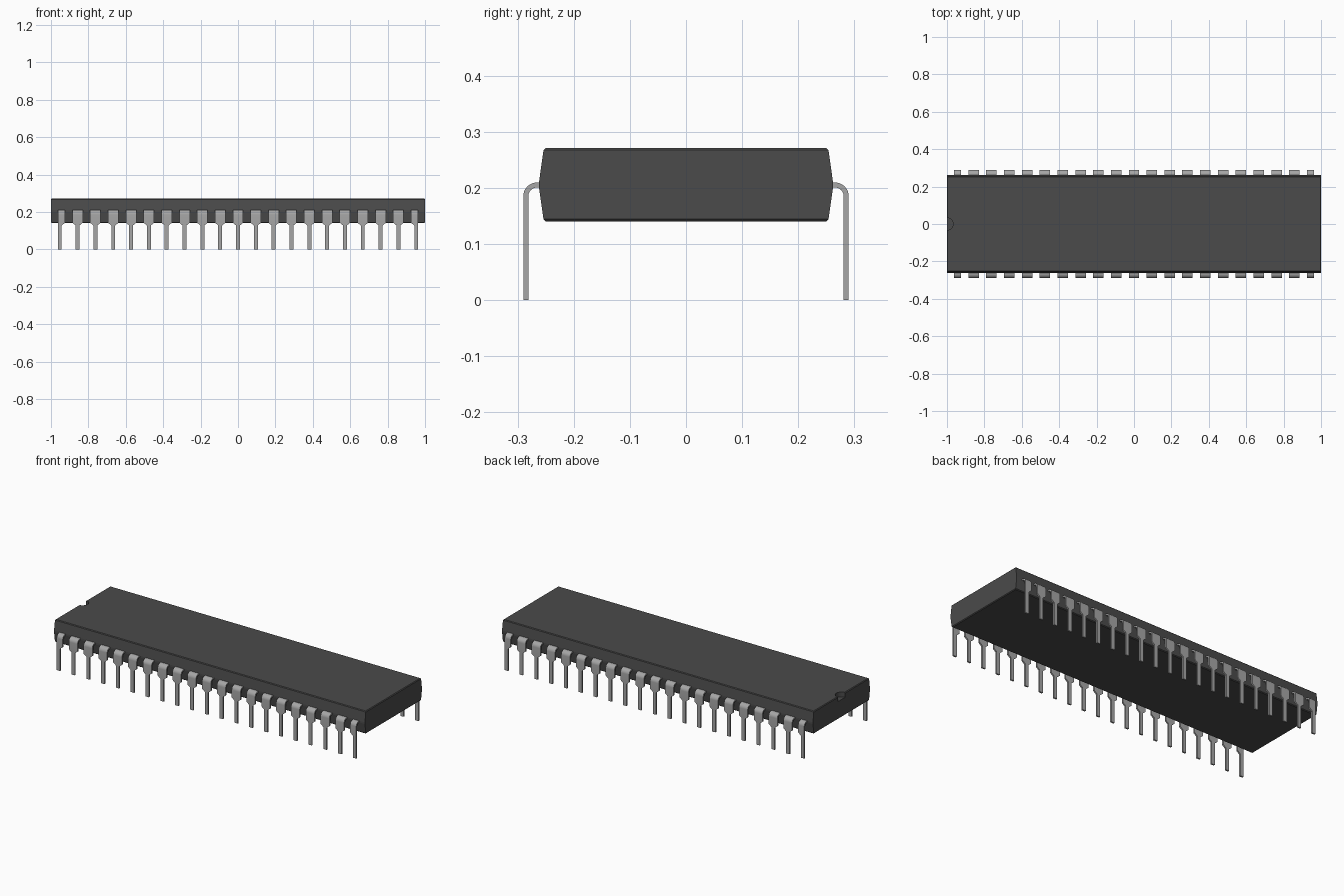
import bpy, bmesh, math

cube = bpy.data.objects.get("Cube")
if cube:
    bpy.data.objects.remove(cube, do_unlink=True)


def make_material(name, value, metallic=0.0):
    mat = bpy.data.materials.new(name)
    mat.use_nodes = True
    colour = (value, value, value, 1)
    mat.diffuse_color = colour
    bsdf = mat.node_tree.nodes["Principled BSDF"]
    bsdf.inputs["Base Color"].default_value = colour
    bsdf.inputs["Roughness"].default_value = 0.6
    return mat


plastic = make_material("dark grey plastic", 0.07)
metal = make_material("tin grey metal", 0.38)


def add_object(name, bm, mat):
    bmesh.ops.recalc_face_normals(bm, faces=bm.faces)
    mesh = bpy.data.meshes.new(name)
    bm.to_mesh(mesh)
    bm.free()
    mesh.materials.append(mat)
    obj = bpy.data.objects.new(name, mesh)
    bpy.context.collection.objects.link(obj)
    return obj


def loft(bm, rings):
    """Skin a list of four-point rings and cap both ends."""
    rings = [[bm.verts.new(p) for p in ring] for ring in rings]
    for a, b in zip(rings, rings[1:]):
        for i in range(4):
            j = (i + 1) % 4
            bm.faces.new((a[i], a[j], b[j], b[i]))
    bm.faces.new(rings[0])
    bm.faces.new(rings[-1])


# Body: stacked rectangles, bulging towards the parting line
layers = [(0.140, 0.996, 0.250), (0.144, 1.0, 0.254), (0.200, 1.0, 0.262),
          (0.210, 1.0, 0.262), (0.267, 1.0, 0.254), (0.271, 0.996, 0.250)]
bm = bmesh.new()
loft(bm, [[(-x, -y, z), (x, -y, z), (x, y, z), (-x, y, z)] for z, x, y in layers])
body = add_object("body", bm, plastic)

# Orientation notch: half-round pocket in the top of the right end
bm = bmesh.new()
bmesh.ops.create_cone(bm, cap_ends=True, segments=32, radius1=0.033, radius2=0.033, depth=0.06)
bmesh.ops.translate(bm, verts=bm.verts, vec=(-1.0, 0, 0.273))
cutter = add_object("notch_cutter", bm, plastic)
cutter.hide_render = True
cut = body.modifiers.new("notch", "BOOLEAN")
cut.operation = "DIFFERENCE"
cut.solver = "EXACT"
cut.object = cutter
bpy.context.view_layer.objects.active = body
bpy.ops.object.modifier_apply(modifier=cut.name)
bpy.data.objects.remove(cutter, do_unlink=True)

# Pins: flat strip bent downwards, with a wide shoulder and a thin leg
PITCH, COUNT = 0.0953, 21
THIN, WIDE, HALF_THICK = 0.0105, 0.028, 0.0045
BEND_Y, BEND_Z, BEND_R = 0.2655, 0.185, 0.02


def pin_path():
    """Steps of (y, z, outward normal angle, is wide)."""
    steps = [(0.24, BEND_Z + BEND_R, math.pi / 2, True)]
    for i in range(9):
        a = math.pi / 2 * (1 - i / 8)
        steps.append((BEND_Y + BEND_R * math.cos(a), BEND_Z + BEND_R * math.sin(a), a, True))
    leg_y = BEND_Y + BEND_R
    return steps + [(leg_y, 0.142, 0, True), (leg_y, 0.128, 0, False), (leg_y, 0, 0, False)]


def add_pin(name, x, side, wide_left, wide_right):
    rings = []
    for y, z, a, wide in pin_path():
        lo = x - (wide_left if wide else THIN)
        hi = x + (wide_right if wide else THIN)
        dy, dz = HALF_THICK * math.cos(a), HALF_THICK * math.sin(a)
        inner, outer = (side * (y - dy), z - dz), (side * (y + dy), z + dz)
        rings.append([(lo, *inner), (hi, *inner), (hi, *outer), (lo, *outer)])
    bm = bmesh.new()
    loft(bm, rings)
    return add_object(name, bm, metal)


pins = []
for side, label in ((-1, "front"), (1, "back")):
    for i in range(COUNT):
        x = (i - (COUNT - 1) / 2) * PITCH
        # End pins keep their outer edge straight
        left = THIN if i == 0 else WIDE
        right = THIN if i == COUNT - 1 else WIDE
        pins.append(add_pin(f"{label}_pin_{i + 1}", x, side, left, right))

# Smooth only the pin bends
bpy.ops.object.select_all(action="DESELECT")
for pin in pins:
    pin.select_set(True)
bpy.context.view_layer.objects.active = pins[0]
bpy.ops.object.shade_smooth_by_angle(angle=math.radians(25))
